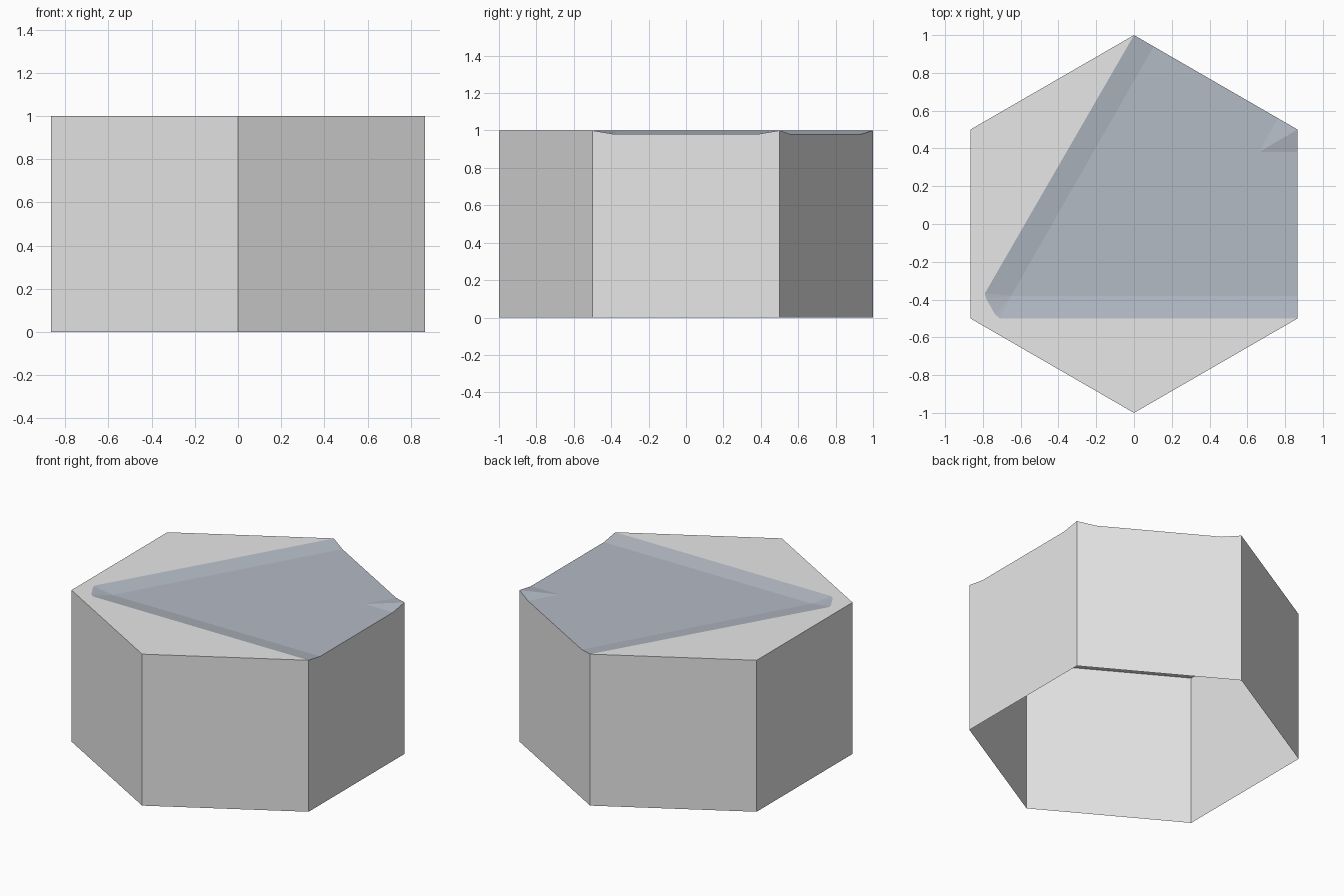
import bpy, math
from mathutils import Vector

if "Cube" in bpy.data.objects:
    bpy.data.objects.remove(bpy.data.objects["Cube"])

TOP, BED = 1.0, 0.98     # land height and river bed height
CUT = 0.12               # bank width along a hexagon edge


def material(name, rgb):
    m = bpy.data.materials.new(name)
    m.diffuse_color = (*rgb, 1)
    m.use_nodes = True
    m.node_tree.nodes["Principled BSDF"].inputs["Base Color"].default_value = m.diffuse_color
    return m


grey = material("stone grey", (0.8, 0.8, 0.8))
blue = material("dull blue", (0.455, 0.495, 0.56))


def build(name, faces, mat):
    """Make one object from faces given as lists of points."""
    verts, index, polys = [], {}, []
    for face in faces:
        poly = []
        for p in face:
            key = tuple(round(c, 4) for c in p)
            if key not in index:
                index[key] = len(verts)
                verts.append(key)
            poly.append(index[key])
        polys.append(poly)
    me = bpy.data.meshes.new(name)
    me.from_pydata(verts, [], polys)
    me.materials.append(mat)
    ob = bpy.data.objects.new(name, me)
    bpy.context.collection.objects.link(ob)


# Hexagon corners, counter-clockwise from the front right one
corner = [(math.cos(math.radians(a)), math.sin(math.radians(a)))
          for a in range(-30, 330, 60)]
SE, NE, N, NW, SW, S = [Vector((x, y, TOP)) for x, y in corner]


def notch(a, b):
    """Two river bed points on the hexagon edge from a to b."""
    pts = [a.lerp(b, CUT), a.lerp(b, 1 - CUT)]
    for p in pts:
        p.z = BED
    return pts


right_notch, back_notch = notch(SE, NE), notch(NE, N)

# Side walls, open underneath, with the river notched into two of them
ring = [SE, NE, N, NW, SW, S]
walls = []
for i, a in enumerate(ring):
    b = ring[(i + 1) % 6]
    mid = {0: right_notch, 1: back_notch}.get(i, [])
    walls.append([Vector((a.x, a.y, 0)), Vector((b.x, b.y, 0)), b,
                  *reversed(mid), a])
build("side_walls", walls, grey)

# Shore line around the river's rounded end
shore = [Vector((x, y, TOP)) for x, y in
         [(-0.71, -0.5), (-0.735, -0.48), (-0.783, -0.395), (-0.79, -0.368)]]

# Land on top
build("land_top", [[N, NW, SW, S, SE, *shore]], grey)

# River bed with sloping banks and the small spur at the right corner
inner = Vector((-0.65, -0.38, BED))
spur = Vector((0.66, 0.38, BED))
r0, r1 = right_notch
b0, b1 = back_notch
river = [[inner, r0, r1, spur, b0, b1],
         [shore[0], SE, r0, inner],
         [inner, b1, N, shore[-1]],
         [r1, NE, spur], [NE, b0, spur]]
river += [[shore[i + 1], shore[i], inner] for i in range(len(shore) - 1)]
build("river_bed", river, blue)
